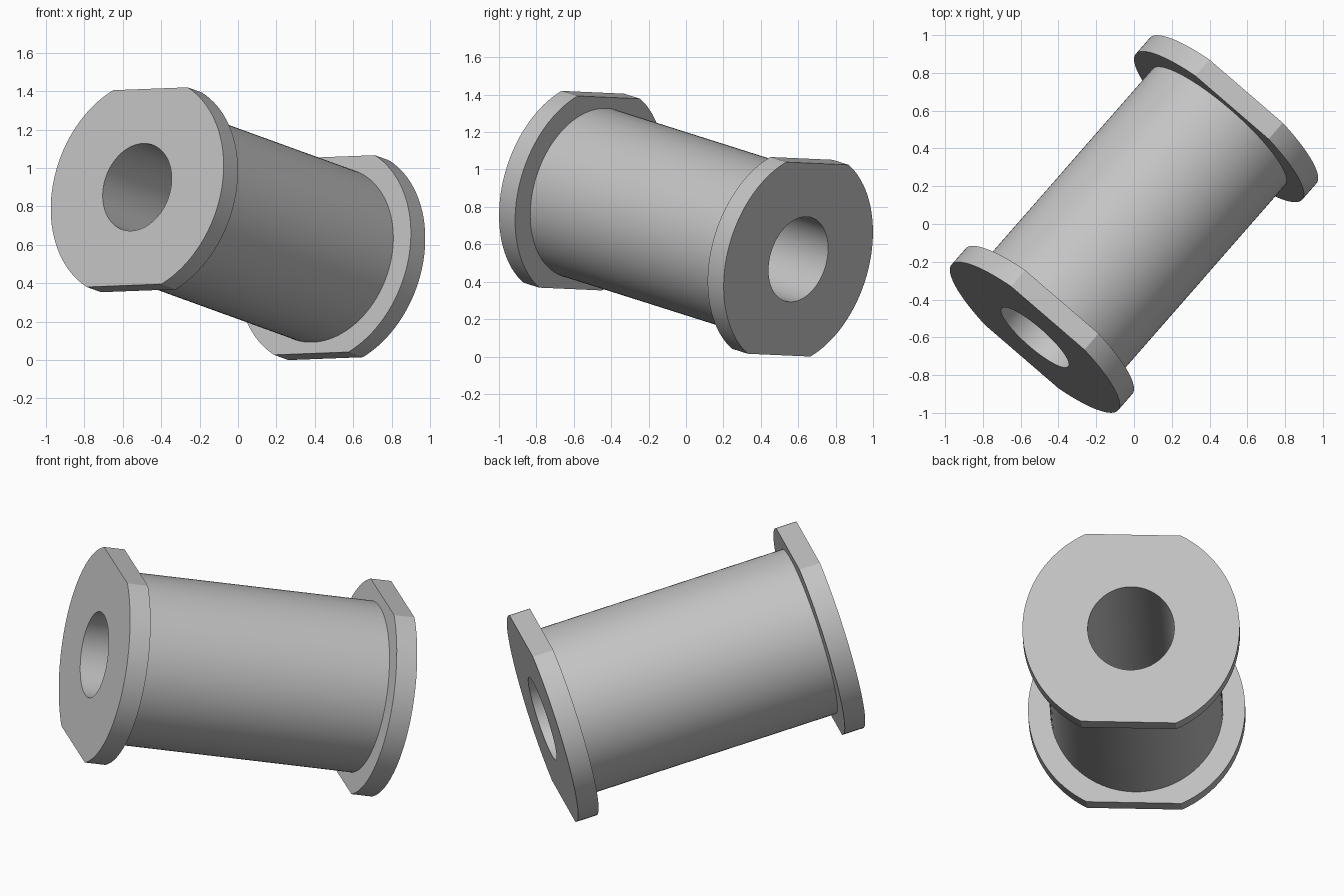
import bpy, bmesh, math
from mathutils import Matrix, Vector

if "Cube" in bpy.data.objects:
    bpy.data.objects.remove(bpy.data.objects["Cube"], do_unlink=True)

HALF = 0.82       # half the overall length
RIM = 0.117       # flange thickness
FLANGE = 0.586    # flange radius
FLAT = 0.527      # distance from axis to the flats
BODY = 0.467
BORE = 0.234

grey = bpy.data.materials.new("light_grey")
grey.use_nodes = True
colour = (0.55, 0.55, 0.55, 1)
grey.diffuse_color = colour
grey.node_tree.nodes["Principled BSDF"].inputs["Base Color"].default_value = colour

# Angles shared by every ring, with exact corners where the flats begin
corner = math.asin(FLAT / FLANGE)
angles = []
for start, end, steps in ((-corner, corner, 36),
                          (corner, math.pi - corner, 16),
                          (math.pi - corner, math.pi + corner, 36),
                          (math.pi + corner, 2 * math.pi - corner, 16)):
    angles += [start + (end - start) * i / steps for i in range(steps)]


def ring(bm, radius, z):
    """Circle around the axis, trimmed by the two flats."""
    verts = []
    for a in angles:
        r = min(radius, FLAT / max(abs(math.sin(a)), 0.001))
        verts.append(bm.verts.new((r * math.cos(a), r * math.sin(a), z)))
    return verts


# Closed section: bore, flange, barrel, flange
inner = HALF - RIM
section = [(BORE, -HALF), (FLANGE, -HALF), (FLANGE, -inner), (BODY, -inner),
           (BODY, inner), (FLANGE, inner), (FLANGE, HALF), (BORE, HALF)]
bm = bmesh.new()
rings = [ring(bm, r, z) for r, z in section]
for k, lower in enumerate(rings):
    upper = rings[(k + 1) % len(rings)]
    for i in range(len(angles)):
        j = (i + 1) % len(angles)
        bm.faces.new((lower[i], lower[j], upper[j], upper[i]))
bmesh.ops.recalc_face_normals(bm, faces=bm.faces)
mesh = bpy.data.meshes.new("flanged_spool")
bm.to_mesh(mesh)
bm.free()
mesh.materials.append(grey)
spool = bpy.data.objects.new("flanged_spool", mesh)
bpy.context.collection.objects.link(spool)

# Tilted placement: axis towards the front, flats nearly level
axis = Vector((-0.64, -0.732, 0.232)).normalized()
side = Vector((0.757, -0.652, 0.029))
side = (side - axis * side.dot(axis)).normalized()
up = axis.cross(side)
turn = Matrix((side, up, axis)).transposed().to_4x4()
spool.matrix_world = Matrix.Translation((0, 0, 0.71)) @ turn

# Smooth curved walls, sharp rims
bpy.ops.object.select_all(action="DESELECT")
spool.select_set(True)
bpy.context.view_layer.objects.active = spool
bpy.ops.object.shade_smooth_by_angle(angle=math.radians(20))
